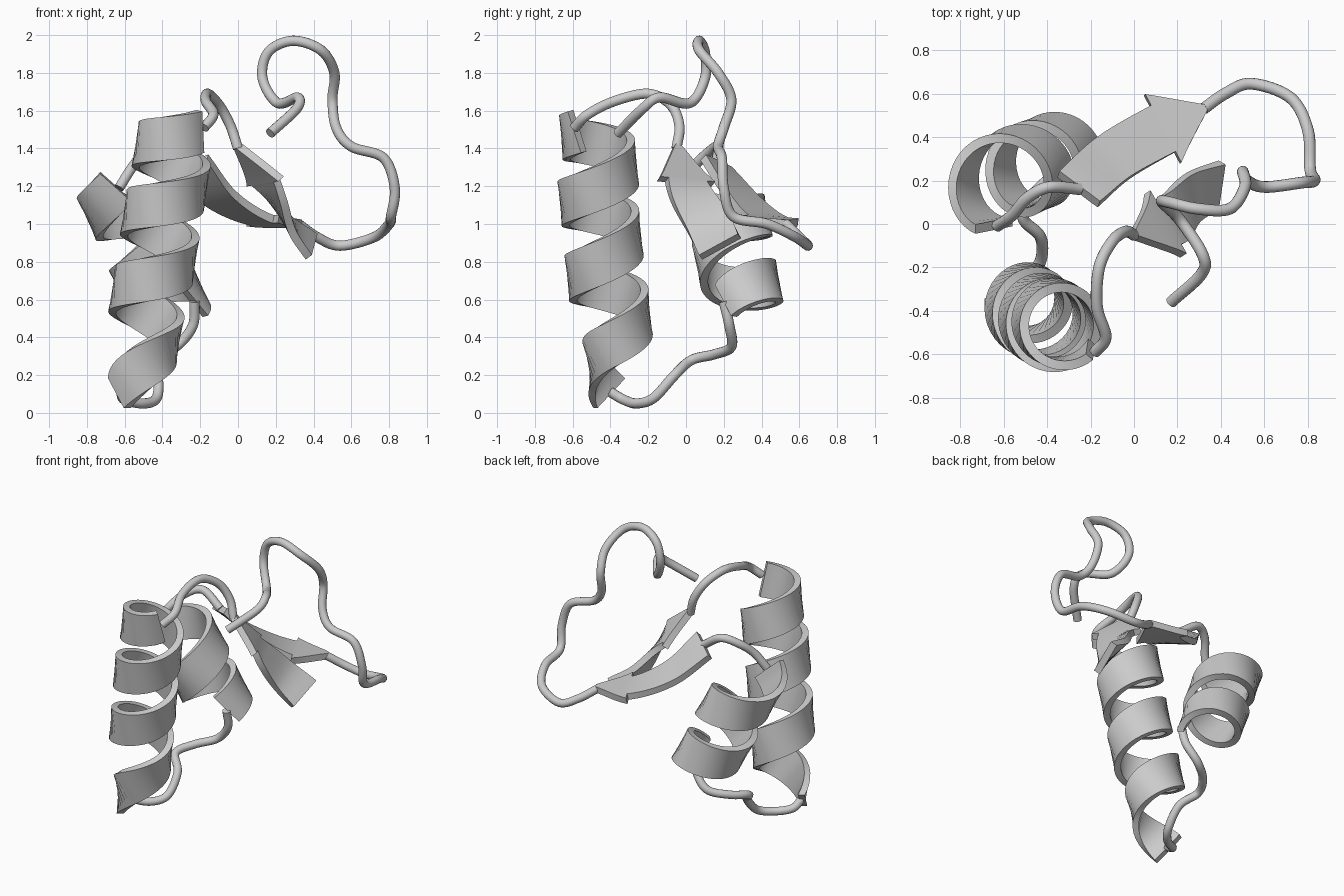
import bpy, bmesh
from math import cos, sin, pi, radians
from mathutils import Vector as V

if "Cube" in bpy.data.objects:
    bpy.data.objects.remove(bpy.data.objects["Cube"])

TUBE_R, THICK = 0.027, 0.022


def spline(pts, steps=8):
    """Smooth Catmull-Rom path through the points."""
    p = [V(q) for q in pts]
    p = [2 * p[0] - p[1]] + p + [2 * p[-1] - p[-2]]
    out = []
    for i in range(1, len(p) - 2):
        a, b, c, d = p[i - 1:i + 3]
        for k in range(steps):
            t = k / steps
            out.append(0.5 * (2 * b + (c - a) * t + (2 * a - 5 * b + 4 * c - d) * t * t
                              + (3 * b - a - 3 * c + d) * t ** 3))
    return out + [p[-2]]


def tangents(path):
    n = len(path)
    return [(path[min(i + 1, n - 1)] - path[max(i - 1, 0)]).normalized() for i in range(n)]


def loft(name, rings):
    """Skin a row of closed rings and cap both ends."""
    bm = bmesh.new()
    rows = [[bm.verts.new(p) for p in r] for r in rings]
    n = len(rows[0])
    for a, b in zip(rows, rows[1:]):
        for i in range(n):
            j = (i + 1) % n
            bm.faces.new((a[i], a[j], b[j], b[i]))
    bm.faces.new(rows[0][::-1])
    bm.faces.new(rows[-1])
    bmesh.ops.recalc_face_normals(bm, faces=bm.faces)
    me = bpy.data.meshes.new(name)
    bm.to_mesh(me)
    bm.free()
    ob = bpy.data.objects.new(name, me)
    bpy.context.collection.objects.link(ob)
    bpy.ops.object.select_all(action='DESELECT')
    ob.select_set(True)
    bpy.context.view_layer.objects.active = ob
    bpy.ops.object.shade_smooth_by_angle(angle=radians(35))


def tube(name, pts):
    path = spline(pts)
    tans = tangents(path)
    side = tans[0].orthogonal().normalized()
    rings = []
    for p, t in zip(path, tans):
        side = (side - t * side.dot(t)).normalized()
        up = t.cross(side)
        rings.append([p + TUBE_R * (cos(a) * side + sin(a) * up)
                      for a in [2 * pi * k / 14 for k in range(14)]])
    loft(name, rings)


def slab(p, side, normal, half):
    """Flat rectangular cross-section of a ribbon."""
    s, n = side * half, normal * THICK
    return [p + s + n, p - s + n, p - s - n, p + s - n]


def helix(name, a, m, b, radius, start, turns, tighten=(0, 0), drop=0, half=0.115):
    """Ribbon coiling round an axis a -> m -> b; ends may tighten, the last bit may drop."""
    a, m, b = V(a), V(m), V(b)
    axis = (b - a).normalized()
    if axis.z < 0:
        axis = -axis
    e1 = V((1, 0, 0))
    e1 = (e1 - axis * e1.dot(axis)).normalized()
    e2 = axis.cross(e1)
    total = abs(turns)
    n = int(total * 40)
    path, radial = [], []
    for i in range(n + 1):
        s = i / n
        c = a * (2 * (s - .5) * (s - 1)) + m * (4 * s * (1 - s)) + b * (2 * s * (s - .5))
        c.z -= drop * max(0, 1 - total * (1 - s) / .35) ** 2
        ang = radians(start) + 2 * pi * turns * s
        r = cos(ang) * e1 + sin(ang) * e2
        shrink = (1 - tighten[0] * max(0, 1 - total * s / .6) ** 1.5
                  - tighten[1] * max(0, 1 - total * (1 - s) / .9) ** 1.5)
        radial.append(r)
        path.append(c + r * radius * shrink)
    rings = []
    for p, t, r in zip(path, tangents(path), radial):
        side = r.cross(t).normalized()
        rings.append(slab(p, side, t.cross(side).normalized(), half))
    loft(name, rings)


def strand(name, pts, side0, side1, half, head, head_at):
    """Twisted flat arrow; the head begins at fraction head_at."""
    path = spline(pts, 10)
    tans = tangents(path)
    n = len(path) - 1
    k = round(head_at * n)
    s0, s1 = V(side0).normalized(), V(side1).normalized()
    rings = []
    for i, (p, t) in enumerate(zip(path, tans)):
        side = s0.lerp(s1, min(1, i / k))
        side = (side - t * side.dot(t) * (0.3 if i < 3 else 0.6)).normalized()
        nor = side.cross(t).normalized()
        if i <= k:
            rings.append(slab(p, side, nor, half))
        if i >= k:
            rings.append(slab(p, side, nor, head + (0.015 - head) * (i - k) / (n - k)))
    loft(name, rings)


# Helices
helix("long_helix", (-.32, -.465, 1.52), (-.415, -.445, .93), (-.52, -.335, .215), .185, -43, -3.29,
      tighten=(.1, .3), drop=.12)
helix("short_helix", (-.335, .315, .57), (-.49, .26, .84), (-.65, .18, 1.23), .19, -43, 1.875,
      tighten=(.25, 0))

# Flat arrows
strand("first_arrow", [(.39, .18, .88), (.27, .12, 1.0), (.19, .03, 1.15), (.12, -.01, 1.26), (0, -.05, 1.41)],
       (.035, .21, .11), (-.165, .29, -.03), .118, .168, .68)
strand("second_arrow", [(-.255, .16, 1.32), (-.10, .30, 1.14), (.11, .425, 1.025), (.33, .535, 1.0)],
       (.19, -.145, .07), (.16, -.315, .02), .12, .178, .69)

# Connecting tubes
tube("top_loop", [(0, -.05, 1.40), (-.04, -.035, 1.52), (-.10, -.08, 1.63), (-.16, -.20, 1.69),
                  (-.17, -.38, 1.65), (-.13, -.52, 1.58), (-.18, -.59, 1.51)])
tube("bottom_loop", [(-.62, -.40, .11), (-.60, -.33, .07), (-.50, -.26, .05), (-.43, -.17, .08),
                     (-.43, -.06, .20), (-.51, .03, .28), (-.45, .15, .31), (-.33, .24, .35),
                     (-.24, .23, .46), (-.23, .20, .59)])
tube("middle_loop", [(-.63, -.01, 1.19), (-.56, .04, 1.3), (-.49, .12, 1.38), (-.39, .17, 1.41),
                     (-.25, .16, 1.32)])
tube("free_tail", [(.32, .53, 1.0), (.42, .6, .93), (.54, .645, .885), (.72, .58, .93),
                   (.80, .43, 1.0), (.81, .25, 1.04), (.83, .20, 1.19), (.77, .19, 1.35),
                   (.60, .17, 1.41), (.52, .20, 1.51), (.50, .24, 1.66), (.51, .17, 1.80),
                   (.44, .07, 1.92), (.29, .07, 1.97), (.16, .10, 1.91), (.13, .10, 1.77),
                   (.21, .02, 1.64), (.315, -.14, 1.67), (.31, -.23, 1.61), (.17, -.36, 1.48)])
